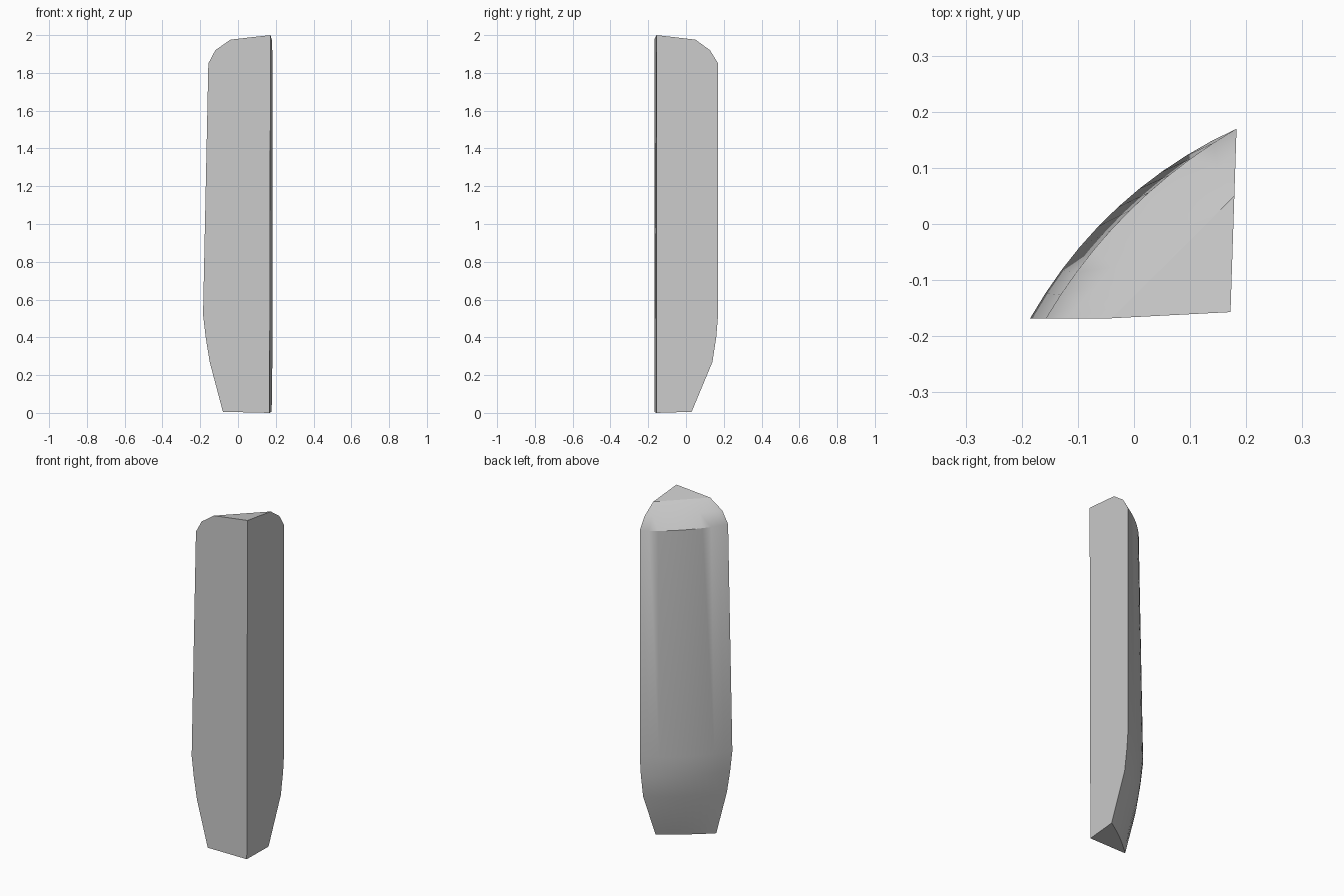
import bpy, bmesh, math
from mathutils import Vector

old = bpy.data.objects.get("Cube")
if old:
    bpy.data.objects.remove(old, do_unlink=True)

# One plain grey
grey = bpy.data.materials.new("plain_grey")
grey.use_nodes = True
colour = (0.6, 0.6, 0.6, 1)
grey.diffuse_color = colour
grey.node_tree.nodes["Principled BSDF"].inputs["Base Color"].default_value = colour

# Profile of the curved side: height, left end x, back end y, outward bulge
RINGS = [
    (0.006, -0.08, 0.03, 0.008),
    (0.27, -0.15, 0.14, 0.028),
    (0.40, -0.171, 0.16, 0.036),
    (0.52, -0.185, 0.17, 0.04),
    (1.85, -0.157, 0.17, 0.031),
    (1.92, -0.12, 0.127, 0.006),
    (1.976, -0.04, 0.05, 0.0),
]
STEPS = 10
CORNER_Y = -0.157


def ring_points(z, left_x, back_y, bulge):
    """Bowed line from the end of the front face to the end of the side face."""
    left = Vector((left_x, -0.168, z))
    back = Vector((0.172 + 0.033 * (back_y - CORNER_Y), back_y, z))
    chord = back - left
    outward = Vector((-chord.y, chord.x, 0)).normalized()
    for i in range(STEPS + 1):
        t = i / STEPS
        yield left + chord * t + outward * bulge * 4 * t * (1 - t)


bm = bmesh.new()
rows = [[bm.verts.new(p) for p in ring_points(*ring)] for ring in RINGS]
corner_low = bm.verts.new((0.167, CORNER_Y, 0))
corner_top = bm.verts.new((0.172, CORNER_Y, 2))

# Curved outer side
for low, high in zip(rows, rows[1:]):
    for i in range(STEPS):
        bm.faces.new((low[i], low[i + 1], high[i + 1], high[i]))

# Flat front, flat side, base and tip
bm.faces.new([corner_low, corner_top] + [row[0] for row in reversed(rows)])
bm.faces.new([corner_top, corner_low] + [row[-1] for row in rows])
bm.faces.new([corner_low] + rows[0])
bm.faces.new([corner_top] + rows[-1][::-1])
bmesh.ops.recalc_face_normals(bm, faces=bm.faces[:])

mesh = bpy.data.meshes.new("wedge_post")
bm.to_mesh(mesh)
bm.free()
mesh.materials.append(grey)
post = bpy.data.objects.new("wedge_post", mesh)
bpy.context.collection.objects.link(post)

# Smooth the curve, keep the corners sharp
bpy.ops.object.select_all(action='DESELECT')
post.select_set(True)
bpy.context.view_layer.objects.active = post
bpy.ops.object.shade_smooth_by_angle(angle=math.radians(30))
